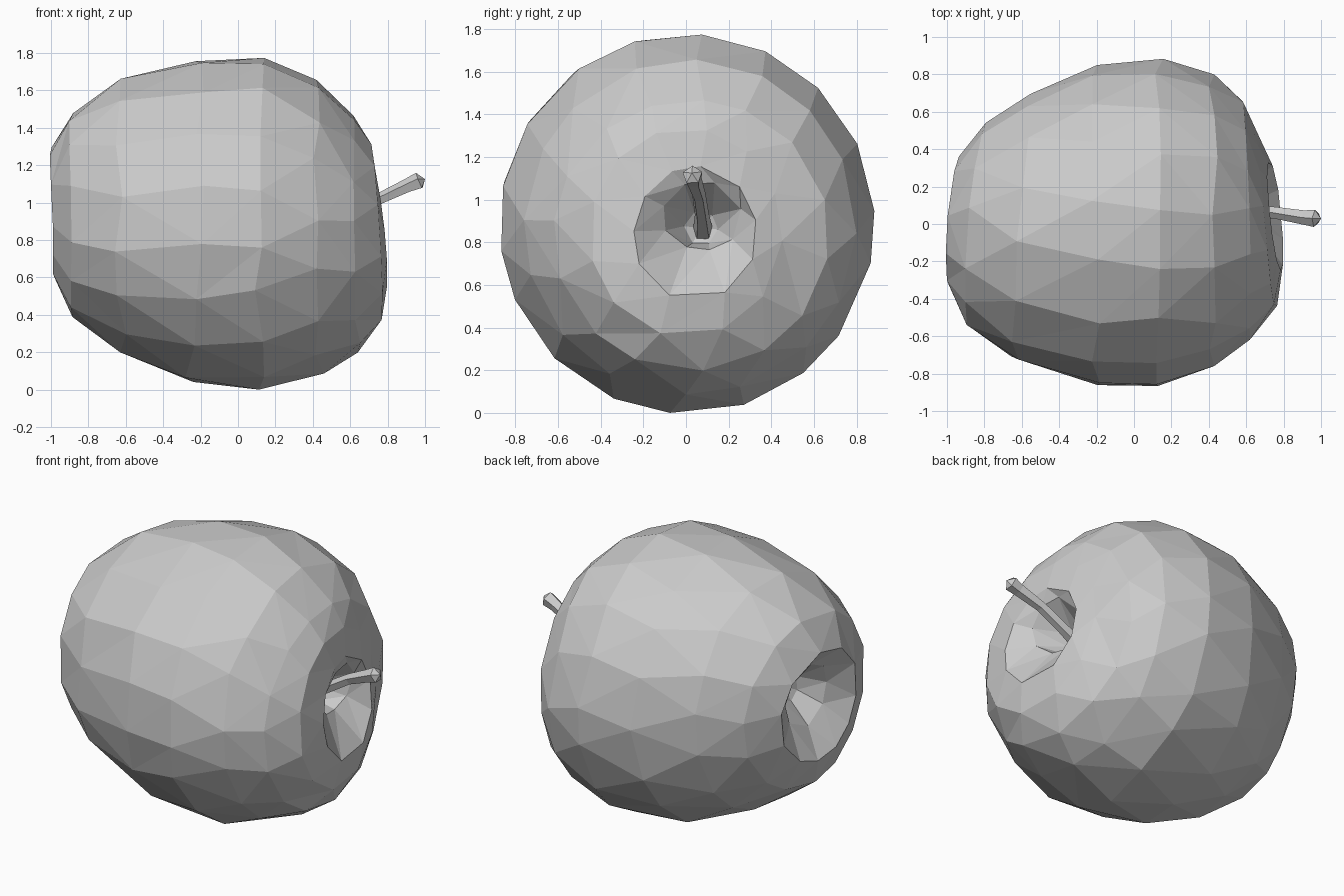
import bpy, bmesh, random
from math import sin, cos, pi
from mathutils import Vector

if "Cube" in bpy.data.objects:
    bpy.data.objects.remove(bpy.data.objects["Cube"])

random.seed(4)
CY, CZ = 0.0, 0.887


def blend(v, t):
    """Smoothly mix values given for the top, back, bottom and front directions."""
    a, b, c, d = v
    return ((a + b + c + d) / 4 + (a - c) / 2 * cos(t) + (b - d) / 2 * sin(t)
            + (a + c - b - d) / 4 * cos(2 * t))


def stitch(bm, A, B):
    """Join two rings of (angle, vert) with different counts by triangles."""
    na, nb = len(A), len(B)
    i = j = 0
    ang = lambda R, k: R[k % len(R)][0] + 2 * pi * (k // len(R))
    while i < na or j < nb:
        if j >= nb or (i < na and ang(A, i + 1) <= ang(B, j + 1)):
            bm.faces.new((A[i % na][1], A[(i + 1) % na][1], B[j % nb][1]))
            i += 1
        else:
            bm.faces.new((A[i % na][1], B[(j + 1) % nb][1], B[j % nb][1]))
            j += 1


def fan(bm, ring, p):
    v = bm.verts.new(p)
    for k in range(len(ring)):
        bm.faces.new((ring[k][1], ring[(k + 1) % len(ring)][1], v))


def finish(bm, name):
    bmesh.ops.recalc_face_normals(bm, faces=bm.faces)
    me = bpy.data.meshes.new(name)
    bm.to_mesh(me)
    bm.free()
    ob = bpy.data.objects.new(name, me)
    bpy.context.collection.objects.link(ob)
    return ob


# Fruit body: rings along x, each (sides, x in four directions, radius in four directions, y shift, z shift)
rings = [
    (6, (-.74,) * 4, (.09,) * 4, 0, .09),
    (8, (-.90, -.84, -.86, -.88), (.20, .18, .22, .18), 0, .09),
    (11, (-1.0, -.93, -.98, -.99), (.41, .36, .30, .33), 0, 0),
    (14, (-.89, -.79, -.88, -.89), (.60, .54, .50, .56), 0, 0),
    (16, (-.60, -.55, -.61, -.63), (.78, .70, .70, .73), 0, 0),
    (17, (-.22, -.22, -.26, -.20), (.88, .85, .85, .87), 0, 0),
    (18, (.12, .13, .14, .10), (.89, .885, .89, .875), 0, 0),
    (16, (.43, .43, .44, .43), (.77, .80, .80, .76), 0, 0),
    (15, (.62, .59, .64, .62), (.58, .67, .69, .62), 0, 0),
    (12, (.70, .67, .76, .755), (.45, .45, .53, .45), 0, 0),
    (10, (.73, .72, .79, .78), (.27, .31, .36, .26), .02, 0),
    (8, (.70, .64, .62, .68), (.19, .20, .13, .17), .06, .01),
    (6, (.50,) * 4, (.08,) * 4, .07, -.02),
]
bm = bmesh.new()
prev = first = None
for n, xs, rs, dy, dz in rings:
    off = random.uniform(0, 1)
    ring = []
    for k in range(n):
        t = 2 * pi * (k + off * .6 + random.uniform(-.12, .12)) / n
        r = blend(rs, t)
        x = blend(xs, t) + random.uniform(-.03, .03) * (r > .65)
        ring.append((t, bm.verts.new((x, CY + dy + r * sin(t), CZ + dz + r * cos(t)))))
    if prev:
        stitch(bm, prev, ring)
    else:
        first = ring
    prev = ring
fan(bm, first, (-.70, 0, CZ + .09))
fan(bm, prev, (.46, .07, CZ - .02))
low = min(v.co.z for v in bm.verts)
for v in bm.verts:
    v.co.z -= low
finish(bm, "apple_body")

# Stem: five-sided tapered tube flaring at the tip
path = [(.45, .08, .84, .05), (.60, .075, .92, .035), (.76, .06, 1.02, .033),
        (.91, .035, 1.09, .04), (.97, .03, 1.115, .048)]
bm = bmesh.new()
prev = first = None
for i, p in enumerate(path):
    d = (Vector(path[min(i + 1, 4)][:3]) - Vector(path[max(i - 1, 0)][:3])).normalized()
    u = d.cross(Vector((0, 1, 0))).normalized()
    w = d.cross(u)
    ring = [(a, bm.verts.new(Vector(p[:3]) + (u * cos(a) + w * sin(a)) * p[3]))
            for a in (2 * pi * k / 5 for k in range(5))]
    if prev:
        stitch(bm, prev, ring)
    else:
        first = ring
    prev = ring
fan(bm, first, (.43, .08, .83))
fan(bm, prev, (1.0, .028, 1.125))
finish(bm, "stem")
